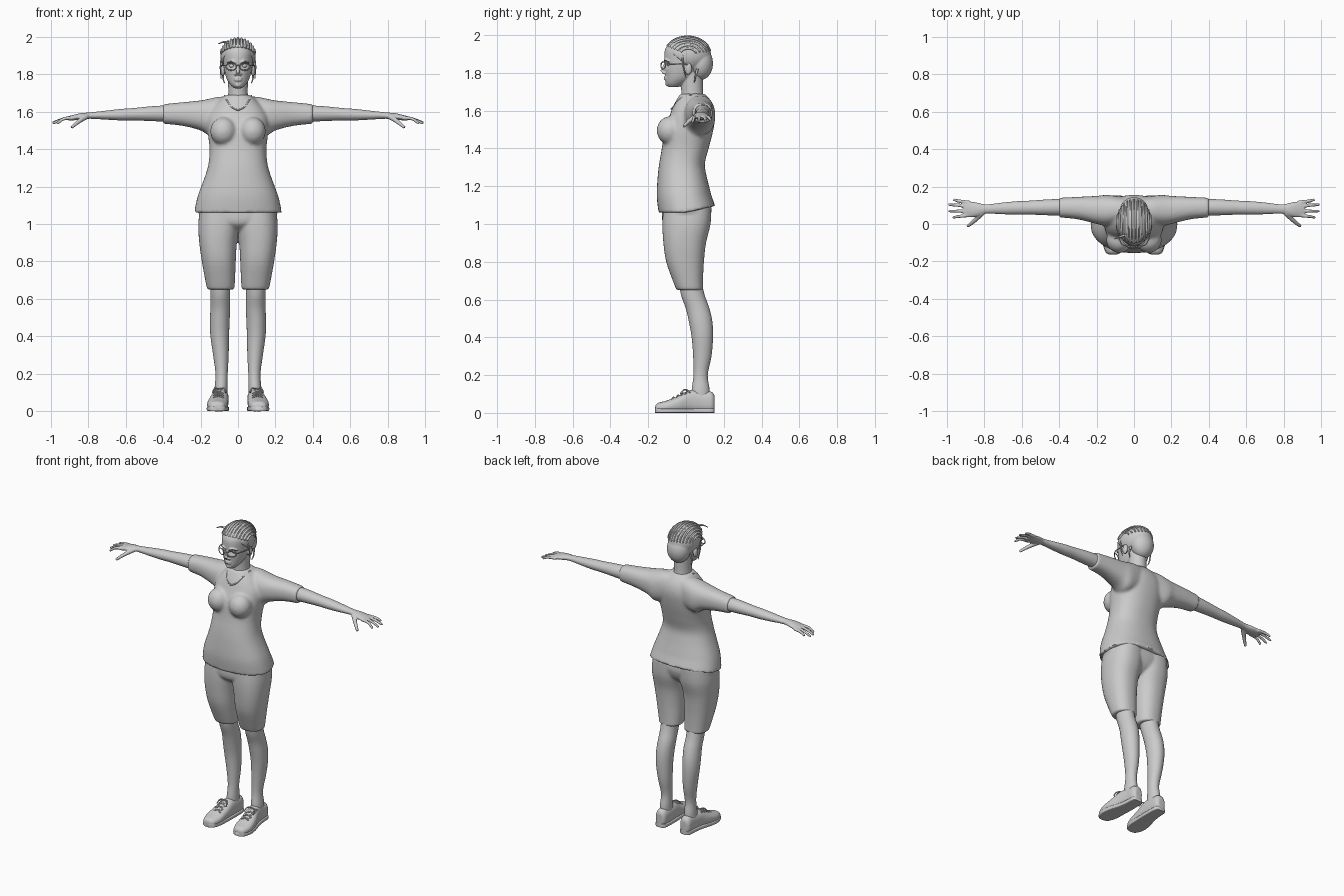
import bpy, bmesh, math
from mathutils import Vector, Matrix

if "Cube" in bpy.data.objects:
    bpy.data.objects.remove(bpy.data.objects["Cube"])

grey = bpy.data.materials.new("plain grey")
grey.use_nodes = True
tone = (0.6, 0.6, 0.6, 1)
grey.diffuse_color = tone
grey.node_tree.nodes["Principled BSDF"].inputs["Base Color"].default_value = tone


def skin_rings(bm, rings):
    """Bridge rings of points into a closed tube."""
    rows = [[bm.verts.new(p) for p in ring] for ring in rings]
    n = len(rows[0])
    for a, b in zip(rows, rows[1:]):
        for i in range(n):
            j = (i + 1) % n
            bm.faces.new((a[i], a[j], b[j], b[i]))
    bm.faces.new(rows[0][::-1])
    bm.faces.new(rows[-1])
    return [v for row in rows for v in row]


def spline(rows, steps):
    """Smooth the rows with a Catmull-Rom curve."""
    rows = [Vector(r) for r in rows]
    out = []
    for i in range(len(rows) - 1):
        a, b = rows[max(i - 1, 0)], rows[i]
        c, d = rows[i + 1], rows[min(i + 2, len(rows) - 1)]
        for k in range(steps):
            t = k / steps
            out.append(b + (c - a) * t / 2 + (a * 2 - b * 5 + c * 4 - d) * t * t / 2
                       + (b * 3 - a - c * 3 + d) * t ** 3 / 2)
    return out + [rows[-1]]


def loft(bm, axis, rows, power=2.3, sides=40, steps=4):
    """Rows: position on the axis, then min/max on the two other axes."""
    rings = []
    for t, u0, u1, v0, v1 in spline(rows, steps):
        ring = []
        for i in range(sides):
            a = math.tau * i / sides
            c, s = math.cos(a), math.sin(a)
            u = (u0 + u1) / 2 + (u1 - u0) / 2 * math.copysign(abs(c) ** (2 / power), c)
            v = (v0 + v1) / 2 + (v1 - v0) / 2 * math.copysign(abs(s) ** (2 / power), s)
            ring.append({"x": (t, u, v), "y": (u, t, v), "z": (u, v, t)}[axis])
        rings.append(ring)
    return skin_rings(bm, rings)


def tube(bm, pts, r0, r1=None, sides=10, steps=4):
    """Tapered round tube along a path."""
    pts = spline(pts, steps)
    r1 = r0 if r1 is None else r1
    rings = []
    for i, p in enumerate(pts):
        q = (pts[min(i + 1, len(pts) - 1)] - pts[max(i - 1, 0)]).to_track_quat("Z", "Y")
        r = r0 + (r1 - r0) * i / (len(pts) - 1)
        rings.append([p + q @ Vector((r * math.cos(math.tau * k / sides),
                                      r * math.sin(math.tau * k / sides), 0))
                      for k in range(sides)])
    return skin_rings(bm, rings)


def ball(bm, centre, radii):
    m = Matrix.Translation(centre) @ Matrix.Diagonal((*radii, 1))
    bmesh.ops.create_uvsphere(bm, u_segments=32, v_segments=20, radius=1, matrix=m)


def mirror(bm):
    g = bmesh.ops.duplicate(bm, geom=bm.verts[:] + bm.edges[:] + bm.faces[:])["geom"]
    for v in g:
        if isinstance(v, bmesh.types.BMVert):
            v.co.x *= -1


def finish(name, bm, voxel=0, smooth=3, cutter=None):
    """Make the object, fuse its pieces if asked and shade it."""
    bmesh.ops.recalc_face_normals(bm, faces=bm.faces[:])
    mesh = bpy.data.meshes.new(name)
    bm.to_mesh(mesh)
    bm.free()
    ob = bpy.data.objects.new(name, mesh)
    bpy.context.collection.objects.link(ob)
    if voxel:
        m = ob.modifiers.new("fuse", "REMESH")
        m.mode, m.voxel_size = "VOXEL", voxel
        m = ob.modifiers.new("soften", "SMOOTH")
        m.factor, m.iterations = 0.5, smooth
    if cutter:
        m = ob.modifiers.new("hollow", "BOOLEAN")
        m.operation, m.object = "DIFFERENCE", cutter
    bpy.context.view_layer.update()
    ev = ob.evaluated_get(bpy.context.evaluated_depsgraph_get())
    ob.data = bpy.data.meshes.new_from_object(ev)
    ob.modifiers.clear()
    ob.data.materials.clear()
    ob.data.materials.append(grey)
    ob.data.shade_smooth()
    ob.data.set_sharp_from_angle(angle=math.radians(45))
    return ob


# Shirt: sleeves and bust, then the body, hollowed at the hem
bm = bmesh.new()
loft(bm, "x", [(.04, .02, .14, 1.5, 1.68), (.1, 0, .15, 1.48, 1.68), (.15, -.01, .155, 1.47, 1.67),
               (.2, 0, .15, 1.5, 1.66), (.3, .025, .145, 1.525, 1.65), (.4, .035, .14, 1.535, 1.64)])
ball(bm, (.078, -.085, 1.495), (.07, .07, .075))
mirror(bm)
body = loft(bm, "z", [(1.06, -.235, .235, -.145, .155), (1.15, -.215, .215, -.155, .135),
                      (1.25, -.178, .178, -.15, .11), (1.32, -.158, .158, -.142, .1),
                      (1.4, -.152, .152, -.128, .12), (1.5, -.162, .162, -.115, .145),
                      (1.58, -.16, .16, -.085, .155), (1.64, -.12, .12, -.06, .14),
                      (1.69, -.065, .065, -.03, .1)])
for v in body:
    if v.co.z < 1.15:
        v.co.z += 2.5 * max(0, v.co.y) * (1.15 - v.co.z)
cut = bmesh.new()
loft(cut, "z", [(1.0, -.225, .225, -.135, .145), (1.11, -.21, .21, -.14, .13)])
cutter = finish("hem_cutter", cut)
cutter.hide_render = True
finish("shirt", bm, .009, 6, cutter)
bpy.data.objects.remove(cutter)

# Neckline and sleeve trims
bm = bmesh.new()
tube(bm, [(.072, .03, 1.685), (.06, -.03, 1.663), (.035, -.062, 1.625), (0, -.078, 1.608)], .004)
mirror(bm)
finish("neckline", bm)

# Shorts
bm = bmesh.new()
loft(bm, "z", [(.65, .02, .165, -.05, .09), (.7, .016, .175, -.07, .09), (.8, .012, .193, -.105, .095),
               (.9, .006, .207, -.12, .106), (1, -.01, .212, -.125, .13), (1.1, -.01, .2, -.12, .135)])
mirror(bm)
loft(bm, "z", [(.96, -.05, .05, -.07, .07), (1, -.15, .15, -.12, .11),
               (1.06, -.213, .213, -.127, .13), (1.13, -.2, .2, -.12, .12)])
finish("shorts", bm, .008, 4)

# Lower legs
bm = bmesh.new()
loft(bm, "z", [(.05, .055, .125, .03, .12), (.12, .055, .125, .03, .125), (.2, .055, .12, .04, .115),
               (.3, .05, .133, .038, .135), (.4, .048, .147, .03, .143), (.48, .045, .15, .016, .14),
               (.55, .042, .147, 0, .125), (.62, .043, .147, -.025, .1), (.7, .04, .15, -.04, .08)], 2)
mirror(bm)
finish("legs", bm)

# Shoes, soles and laces
shoe = [(-.163, .095, .13, .01, .035), (-.15, .072, .15, 0, .052), (-.1, .055, .165, 0, .066),
        (-.04, .052, .158, 0, .09), (.02, .05, .14, 0, .12), (.08, .05, .13, 0, .118),
        (.135, .054, .126, 0, .112), (.152, .07, .11, .01, .09)]
bm = bmesh.new()
loft(bm, "y", shoe, 2.4)
mirror(bm)
finish("shoes", bm, .005)
bm = bmesh.new()
loft(bm, "y", [(y, a - .002, b + .002, 0, .025) for y, a, b, _, _ in shoe], 6)
mirror(bm)
finish("soles", bm)
bm = bmesh.new()
for k in range(4):
    y, z = -.075 + .025 * k, .08 + .0115 * k
    for s in (-1, 1):
        tube(bm, [(.104 - .028 * s, y, z - .01), (.104, y + .008, z + .002),
                  (.104 + .028 * s, y + .02, z - .006)], .004)
for s in (-1, 1):
    tube(bm, [(.1, .01, .118), (.1 + .025 * s, -.01, .122), (.1 + .035 * s, -.03, .1)], .004)
mirror(bm)
finish("laces", bm)

# Arms with hands
bm = bmesh.new()
loft(bm, "x", [(.34, .045, .135, 1.545, 1.635), (.45, .046, .132, 1.549, 1.63),
               (.55, .05, .125, 1.553, 1.62), (.62, .05, .122, 1.553, 1.615),
               (.7, .052, .115, 1.557, 1.606), (.79, .055, .105, 1.562, 1.596),
               (.84, .04, .115, 1.557, 1.592), (.89, .035, .122, 1.553, 1.58),
               (.91, .04, .118, 1.555, 1.574)], 2)
for y0, y1, tip, z in ((.115, .13, .965, 1.548), (.093, .104, .992, 1.54),
                       (.07, .068, .99, 1.537), (.047, .035, .968, 1.535)):
    tube(bm, [(.88, y0, 1.566), (.93, (y0 + y1) / 2, 1.562), (tip, y1, z)], .011, .007)
tube(bm, [(.81, .06, 1.575), (.85, .02, 1.548), (.89, -.013, 1.515)], .016, .008)
mirror(bm)
finish("arms", bm, .005, 2)

# Head: ears, brows, then skull, neck, nose and lips
bm = bmesh.new()
ball(bm, (.08, .012, 1.822), (.012, .02, .032))
tube(bm, [(.012, -.112, 1.862), (.035, -.112, 1.87), (.06, -.092, 1.86)], .006, .004)
mirror(bm)
skull = loft(bm, "z", [(1.725, -.022, .022, -.092, -.04), (1.745, -.042, .042, -.106, 0),
                       (1.775, -.06, .06, -.108, .04), (1.82, -.073, .073, -.112, .075),
                       (1.87, -.08, .08, -.115, .095), (1.92, -.082, .082, -.112, .1),
                       (1.96, -.066, .066, -.09, .08)], 2.1, 64, 8)
for v in skull:
    if v.co.y < -.03:
        d = (abs(v.co.x) - .032) ** 2 / .0004 + (v.co.z - 1.845) ** 2 / .0002
        v.co.y += .014 * math.exp(-d)
loft(bm, "z", [(1.6, -.085, .085, -.03, .12), (1.66, -.06, .06, -.028, .1),
               (1.7, -.052, .052, -.025, .09), (1.8, -.055, .055, -.03, .09)], 2)
tube(bm, [(0, -.104, 1.86), (0, -.116, 1.83), (0, -.128, 1.805)], .007, .011)
for x in (-.011, .011):
    ball(bm, (x, -.115, 1.8), (.009, .011, .007))
for z in (1.768, 1.778):
    ball(bm, (0, -.107, z), (.022, .01, .006))
ball(bm, (0, -.097, 1.742), (.018, .012, .012))
finish("head", bm, .004, 2)

bm = bmesh.new()
ball(bm, (.032, -.089, 1.845), (.014, .012, .011))
mirror(bm)
finish("eyes", bm)

# Glasses: rims, bridge and temples
bm = bmesh.new()
rim = [(.037 + .027 * math.cos(math.tau * i / 16), -.121 + .012 * math.cos(math.tau * i / 16),
        1.84 + .019 * math.sin(math.tau * i / 16)) for i in range(17)]
tube(bm, rim, .003, steps=2)
tube(bm, [(.064, -.109, 1.846), (.082, -.07, 1.848), (.088, .01, 1.845)], .003)
tube(bm, [(0, -.13, 1.848), (.011, -.132, 1.845)], .003)
mirror(bm)
finish("glasses", bm)

# Hair: cap trimmed along the hairline, bun and combed strands
bm = bmesh.new()
centre, radii = Vector((0, .01, 1.895)), (.094, .123, .097)
ball(bm, centre, radii)
bmesh.ops.bisect_plane(bm, geom=bm.verts[:] + bm.edges[:] + bm.faces[:], plane_co=(0, -.1, 1.925),
                       plane_no=(0, .155, .19), clear_inner=True)
bmesh.ops.holes_fill(bm, edges=[e for e in bm.edges if e.is_boundary])
ball(bm, (0, .077, 1.85), (.074, .066, .088))
finish("hair", bm, .005, 3)
bm = bmesh.new()
for k in range(-6, 7):
    p = k * .2
    path = []
    for i in range(8):
        t = math.radians(28 + 20 * i)
        path.append(centre + Vector((radii[0] * math.sin(p), -radii[1] * math.cos(t) * math.cos(p),
                                     radii[2] * math.sin(t) * math.cos(p))))
    tube(bm, path, .008, .004)
tube(bm, [(-.05, -.06, 1.97), (-.08, -.07, 1.972), (-.105, -.08, 1.962)], .007, .002)
for s in (-1, 1):
    tube(bm, [(.085 * s, -.02, 1.9), (.094 * s, -.015, 1.84), (.09 * s, 0, 1.775)], .006, .002)
    tube(bm, [(.075 * s, .06, 1.82), (.08 * s, .05, 1.78), (.07 * s, .045, 1.75)], .007, .002)
finish("hair_strands", bm)
